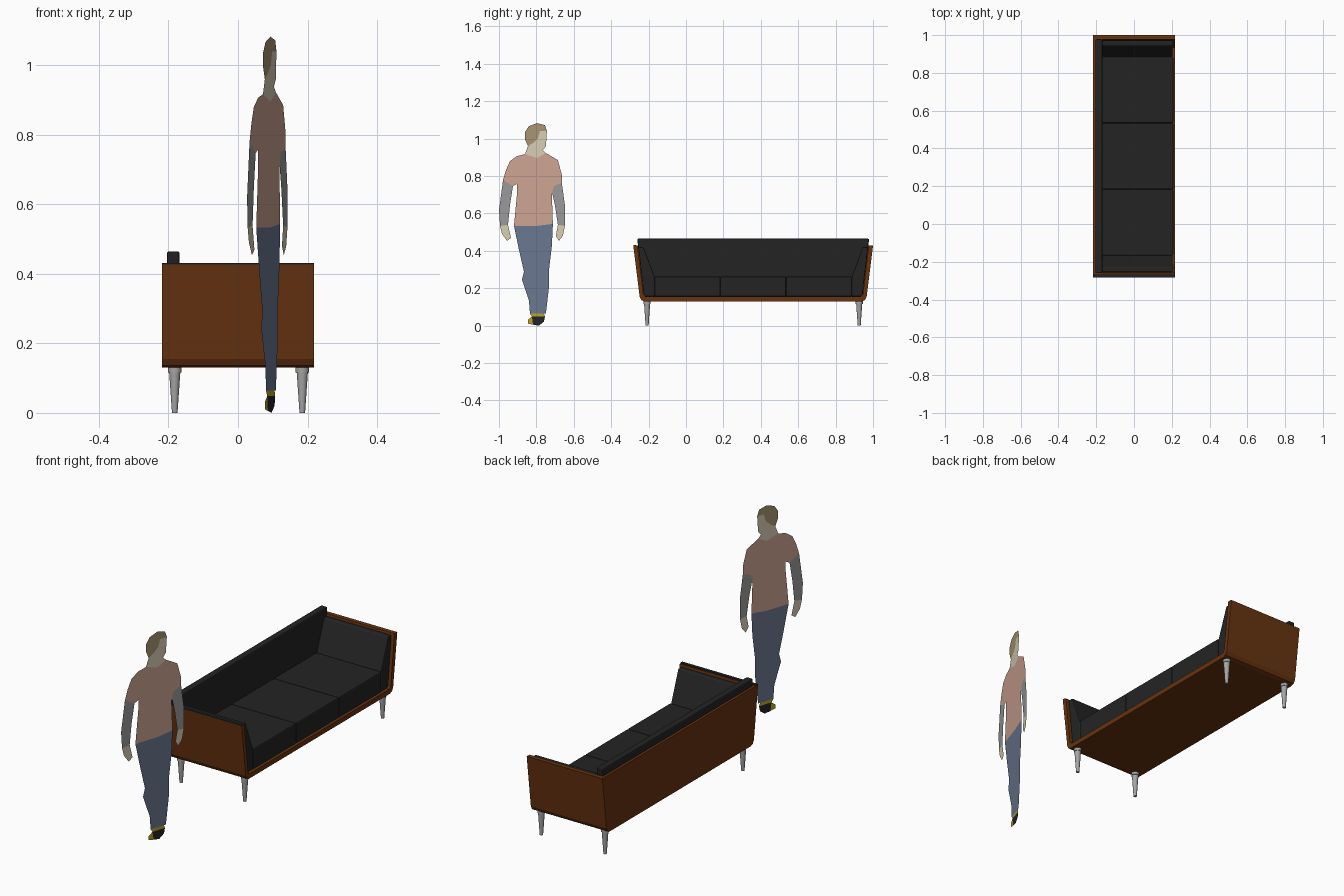
import bpy, bmesh
from mathutils import Matrix

cube = bpy.data.objects.get("Cube")
if cube:
    bpy.data.objects.remove(cube, do_unlink=True)


def material(name, *srgb):
    """Flat colour given as 0-255 sRGB."""
    lin = [((c / 255 + 0.055) / 1.055) ** 2.4 if c > 10 else c / 255 / 12.92 for c in srgb]
    m = bpy.data.materials.new(name)
    m.use_nodes = True
    m.diffuse_color = (*lin, 1)
    m.node_tree.nodes["Principled BSDF"].inputs["Base Color"].default_value = (*lin, 1)
    return m


wood = material("walnut wood", 103, 51, 16)
leather = material("black leather", 36, 36, 36)
metal = material("brushed metal", 165, 165, 165)
shirt_pink = material("dusty pink", 205, 164, 146)
sleeve_grey = material("sleeve grey", 152, 153, 153)
skin = material("skin", 216, 205, 180)
hair_brown = material("light brown hair", 168, 148, 114)
denim = material("blue denim", 106, 120, 144)
yellow = material("shoe yellow", 185, 165, 40)


def add_object(name, bm, mat, bevel=0, smooth=False):
    mesh = bpy.data.meshes.new(name)
    bm.to_mesh(mesh)
    bm.free()
    mesh.materials.append(mat)
    obj = bpy.data.objects.new(name, mesh)
    bpy.context.collection.objects.link(obj)
    if bevel:
        mod = obj.modifiers.new("soft edges", "BEVEL")
        mod.width = bevel
        mod.segments = 2
    if smooth:
        bpy.ops.object.select_all(action="DESELECT")
        obj.select_set(True)
        bpy.context.view_layer.objects.active = obj
        bpy.ops.object.shade_smooth_by_angle(angle=0.6)
    return obj


def prism(name, profile, x0, x1, mat, bevel=0):
    """Extrude a (y, z) profile along x."""
    bm = bmesh.new()
    face = bm.faces.new([bm.verts.new((x0, y, z)) for y, z in profile])
    new = bmesh.ops.extrude_face_region(bm, geom=[face])["geom"]
    bmesh.ops.translate(bm, vec=(x1 - x0, 0, 0),
                        verts=[v for v in new if isinstance(v, bmesh.types.BMVert)])
    bmesh.ops.recalc_face_normals(bm, faces=bm.faces)
    return add_object(name, bm, mat, bevel)


def rect(y0, y1, z0, z1):
    return [(y0, z0), (y1, z0), (y1, z1), (y0, z1)]


# Sofa frame: flared U-shaped shell and a closed back panel
MID = 0.359      # sofa centre along y
DEPTH = 0.218    # half depth along x


def mirrored(half):
    """Full closed outline from one half given as (distance from centre, z)."""
    return [(MID + d, z) for d, z in half] + [(MID - d, z) for d, z in reversed(half)]


outer = [(0.58, 0.13), (0.597, 0.136), (0.607, 0.155), (0.641, 0.428)]
inner = [(0.618, 0.428), (0.587, 0.168), (0.575, 0.155)]
prism("frame_shell", mirrored(outer + inner), -0.205, DEPTH, wood)
prism("back_panel", mirrored(outer), -DEPTH, -0.205, wood)
prism("end_top_trim", rect(-0.282, -0.266, 0.427, 0.432), -DEPTH, DEPTH, leather)

# Upholstery
prism("back_cushion", mirrored([(0.584, 0.156), (0.62, 0.465)]), -0.2045, -0.168, leather, 0.006)
arm = [(0.527, 0.156), (0.584, 0.156), (0.614, 0.42), (0.586, 0.42), (0.527, 0.262)]
for name, side in (("right_arm_cushion", -1), ("left_arm_cushion", 1)):
    prism(name, [(MID + side * d, z) for d, z in arm], -0.168, 0.205, leather, 0.005)

seat_width = 0.351
for i in range(3):
    y = MID + (i - 1) * seat_width
    prism(f"seat_cushion_{i + 1}",
          rect(y - seat_width / 2, y + seat_width / 2, 0.156, 0.263),
          -0.168, 0.208, leather, 0.006)

# Tapered legs with a mounting collar
for depth_name, x in (("back", -0.182), ("front", 0.185)):
    for side_name, y in (("right", MID - 0.567), ("left", MID + 0.567)):
        bm = bmesh.new()
        for low, high, z0, z1 in ((0.008, 0.016, 0, 0.116), (0.019, 0.019, 0.116, 0.131)):
            bmesh.ops.create_cone(bm, cap_ends=True, segments=20, radius1=low, radius2=high,
                                  depth=z1 - z0, matrix=Matrix.Translation((x, y, (z0 + z1) / 2)))
        add_object(f"{depth_name}_{side_name}_leg", bm, metal, smooth=True)


# Standing figure: a flat upright cutout, turned slightly
UNIT = 187.5


def cutout(name, points, mat):
    bm = bmesh.new()
    verts = []
    for u, v in points:
        along = u / UNIT
        verts.append(bm.verts.new((0.093 + 0.33 * along, along - 0.797, v / UNIT)))
    bm.faces.new(verts)
    bmesh.ops.recalc_face_normals(bm, faces=bm.faces)
    for f in bm.faces:
        if f.normal.x < 0:
            f.normal_flip()
    bmesh.ops.triangulate(bm, faces=bm.faces)
    add_object(name, bm, mat)


cutout("shirt", [(-12, 172), (-20, 170), (-27, 165), (-31, 156), (-34, 146), (-24, 140), (-20, 142),
                 (-20, 132), (-23, 100), (0, 100), (16, 102), (15, 131), (17, 140), (25, 143),
                 (25, 151), (21, 166), (9, 173), (0, 168)], shirt_pink)
cutout("right_arm", [(-34, 146), (-24, 140), (-27, 121), (-29, 101), (-37, 100), (-38, 116)], sleeve_grey)
cutout("left_arm", [(14, 139), (17, 140), (25, 143), (28, 121), (28, 100), (21, 101), (18, 121)], sleeve_grey)
cutout("right_hand", [(-37, 100), (-29, 101), (-26, 88), (-30, 85), (-35, 92)], skin)
cutout("left_hand", [(21, 101), (28, 100), (26, 90), (22, 85), (19, 90)], skin)
cutout("head", [(-12, 172), (0, 168), (9, 173), (6, 176), (9, 180), (10, 195), (3, 195), (1, 188),
                (-4, 183), (-9, 180)], skin)
cutout("hair", [(-9, 180), (-12, 187), (-12, 194), (-8, 200), (0, 203), (8, 201), (10, 195), (3, 195),
                (1, 188), (-4, 183)], hair_brown)
cutout("jeans", [(-23, 100), (0, 100), (16, 102), (15, 80), (12, 55), (12, 38), (9, 12), (-7, 12),
                 (-8, 25), (-15, 46), (-13, 54), (-18, 76)], denim)
cutout("shoe", [(-5, 9), (8, 9), (7, 4), (2, 0), (-4, 1)], leather)
cutout("shoe_trim", [(-7, 12), (7, 12), (8, 9), (-5, 9)], yellow)
cutout("shoe_toe", [(-9, 6), (-5, 9), (-4, 1), (-9, 2)], yellow)
